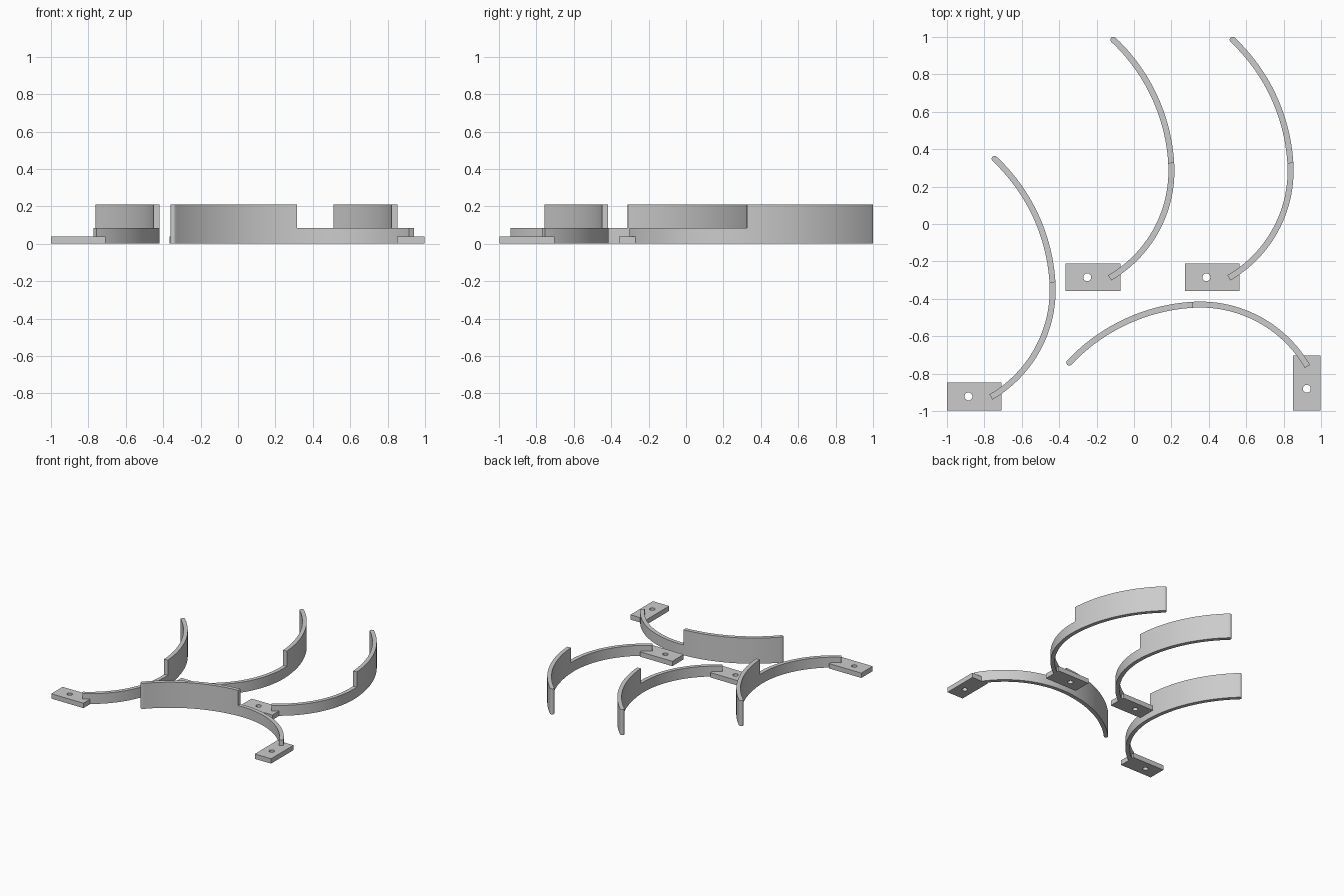
import bpy, bmesh
from math import pi, sin, cos, atan2, radians
from mathutils import Vector

cube = bpy.data.objects.get("Cube")
if cube:
    bpy.data.objects.remove(cube, do_unlink=True)

grey = bpy.data.materials.new("plain_grey")
grey.use_nodes = True
COLOUR = (0.6, 0.6, 0.6, 1)
grey.diffuse_color = COLOUR
grey.node_tree.nodes["Principled BSDF"].inputs["Base Color"].default_value = COLOUR

HALF = 0.016                 # half thickness of the arm
PLATE_H, LOW_H, TALL_H = 0.04, 0.085, 0.21


def extrude_mesh(name, faces, height):
    """Solid mesh from flat polygons on z = 0, extruded upwards."""
    bm = bmesh.new()
    for pts in faces:
        bm.faces.new([bm.verts.new((p[0], p[1], 0)) for p in pts])
    bmesh.ops.remove_doubles(bm, verts=bm.verts, dist=1e-5)
    ext = bmesh.ops.extrude_face_region(bm, geom=bm.faces[:], use_keep_orig=True)
    top = [v for v in ext["geom"] if isinstance(v, bmesh.types.BMVert)]
    bmesh.ops.translate(bm, verts=top, vec=(0, 0, height))
    bmesh.ops.recalc_face_normals(bm, faces=bm.faces)
    mesh = bpy.data.meshes.new(name)
    bm.to_mesh(mesh)
    bm.free()
    mesh.materials.append(grey)
    mesh.shade_smooth()
    mesh.set_sharp_from_angle(angle=radians(30))
    return mesh


def arc_through(start, end, centre, steps):
    """Centre line points and outward directions along an arc."""
    c = Vector(centre)
    a, b = Vector(start) - c, Vector(end) - c
    a0, a1 = atan2(a.y, a.x), atan2(b.y, b.x)
    out = []
    for i in range(steps + 1):
        t = i / steps
        ang = a0 + (a1 - a0) * t
        n = Vector((cos(ang), sin(ang)))
        out.append((c + n * (a.length * (1 - t) + b.length * t), n))
    return out


def strip(arc, round_tip=False):
    """Quads of a constant width band, optionally with a rounded end."""
    quads = []
    for (p, n), (q, m) in zip(arc, arc[1:]):
        quads.append([p - n * HALF, p + n * HALF, q + m * HALF, q - m * HALF])
    if round_tip:
        p, n = arc[-1]
        t = Vector((-n.y, n.x))
        quads.append([p + (n * cos(k * pi / 12) + t * sin(k * pi / 12)) * HALF
                      for k in range(13)])
    return quads


def plate_with_hole(x0, x1, half_y, radius):
    """Rectangle ringed around a round hole at the origin."""
    corners = [(x0, -half_y), (x1, -half_y), (x1, half_y), (x0, half_y)]
    angles = sorted([2 * pi * k / 32 + 0.01 - pi for k in range(32)]
                    + [atan2(y, x) for x, y in corners])
    ring = []
    for a in angles:
        c, s = cos(a), sin(a)
        reach = min((x1 if c > 0 else x0) / c, half_y / abs(s))
        ring.append((Vector((c, s)) * radius, Vector((c, s)) * reach))
    return [[a[0], a[1], b[1], b[0]] for a, b in zip(ring, ring[1:] + ring[:1])]


# Shared part meshes, with the screw hole at the local origin
joint = (0.449, 0.61)
parts = {
    "mounting_plate": extrude_mesh(
        "mounting_plate", plate_with_hole(-0.115, 0.177, 0.074, 0.021), PLATE_H),
    "low_arm": extrude_mesh(
        "low_arm", strip(arc_through((0.12, -0.003), joint, (-0.212, 0.57), 40)), LOW_H),
    "tall_arm": extrude_mesh(
        "tall_arm", strip(arc_through(joint, (0.14, 1.27), (-0.536, 0.55), 40), True), TALL_H),
}

# Four hooks: three side by side, one turned a quarter
places = {
    "left_end": (-0.885, -0.922, 0),
    "middle": (-0.25, -0.285, 0),
    "right_end": (0.387, -0.285, 0),
    "turned": (0.924, -0.881, pi / 2),
}
for place, (x, y, turn) in places.items():
    for part, mesh in parts.items():
        ob = bpy.data.objects.new(place + "_" + part, mesh)
        ob.location = (x, y, 0)
        ob.rotation_euler.z = turn
        bpy.context.collection.objects.link(ob)
